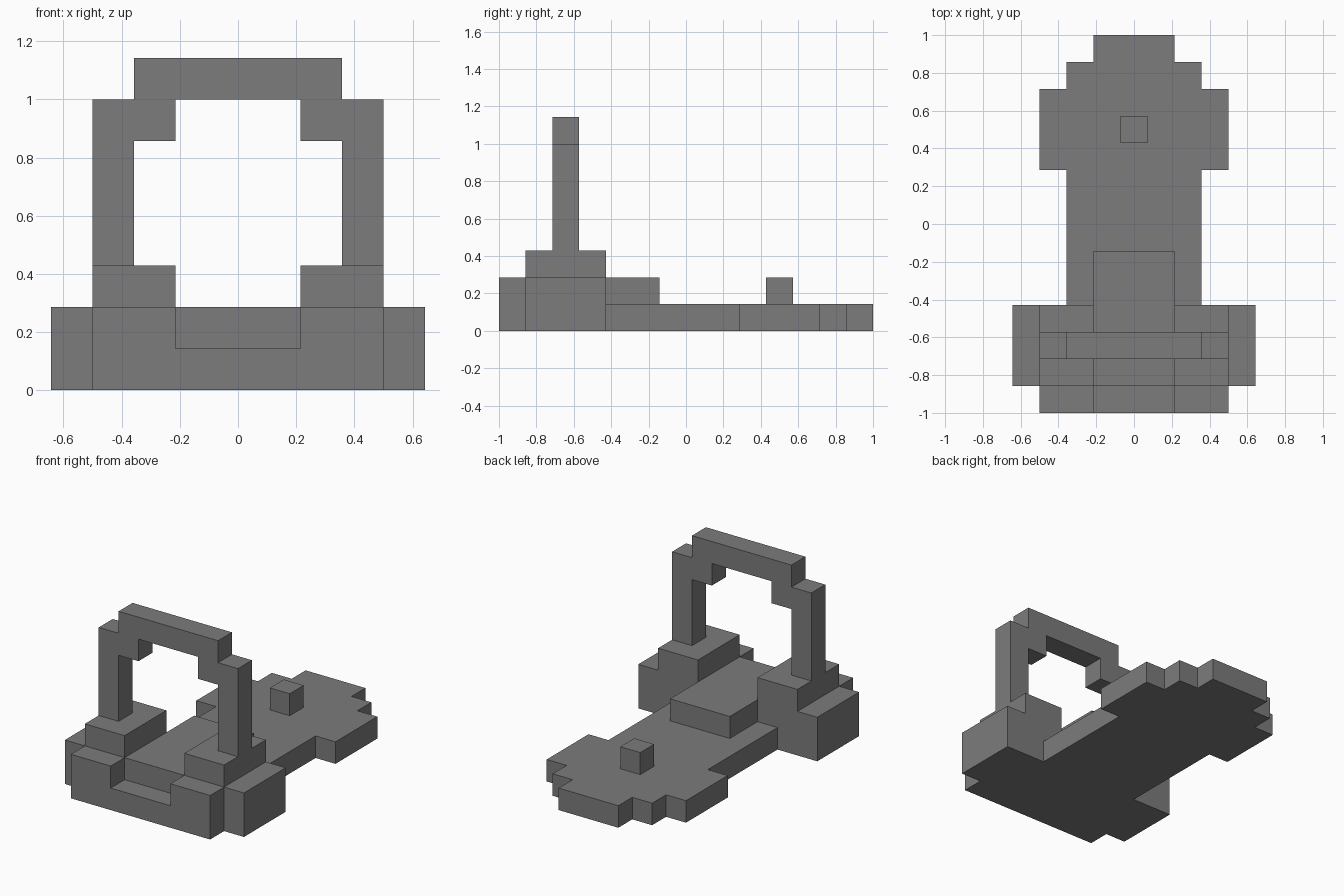
import bpy, bmesh
from mathutils import Vector

cube = bpy.data.objects.get("Cube")
if cube:
    bpy.data.objects.remove(cube, do_unlink=True)

U = 1 / 7  # one block of the grid

grey = bpy.data.materials.new("stone_grey")
grey.use_nodes = True
colour = (0.2, 0.2, 0.2, 1)
grey.diffuse_color = colour
grey.node_tree.nodes["Principled BSDF"].inputs["Base Color"].default_value = colour


def extrude_outline(name, outline, start, end, upright=False):
    """Extrude a flat outline along z, or along y when upright."""
    bm = bmesh.new()
    place = (lambda a, b: (a, start, b)) if upright else (lambda a, b: (a, b, start))
    face = bm.faces.new([bm.verts.new(Vector(place(a, b)) * U) for a, b in outline])
    depth = (end - start) * U
    new = bmesh.ops.extrude_face_region(bm, geom=[face])["geom"]
    move = Vector((0, depth, 0)) if upright else Vector((0, 0, depth))
    bmesh.ops.translate(bm, vec=move, verts=[v for v in new if isinstance(v, bmesh.types.BMVert)])
    bmesh.ops.recalc_face_normals(bm, faces=bm.faces)
    mesh = bpy.data.meshes.new(name)
    bm.to_mesh(mesh)
    bm.free()
    mesh.materials.append(grey)
    obj = bpy.data.objects.new(name, mesh)
    bpy.context.collection.objects.link(obj)
    return obj


def mirrored(half):
    return half + [(-x, y) for x, y in reversed(half)]


def rectangle(x0, x1, y0, y1):
    return [(x0, y0), (x1, y0), (x1, y1), (x0, y1)]


# Ground slab: wide front, narrow neck, rounded rear
slab = [(3.5, -7), (3.5, -6), (4.5, -6), (4.5, -3), (2.5, -3), (2.5, 2),
        (3.5, 2), (3.5, 5), (2.5, 5), (2.5, 6), (1.5, 6), (1.5, 7)]
extrude_outline("base_slab", mirrored(slab), 0, 1)

# Second layer: notched front, side wings and middle tongue
deck = [(1.5, -6), (1.5, -7), (3.5, -7), (3.5, -6), (4.5, -6), (4.5, -3), (1.5, -3), (1.5, -1)]
extrude_outline("raised_deck", mirrored(deck), 1, 2)

# Blocks under the arch
for side, x0, x1 in (("left", 1.5, 3.5), ("right", -3.5, -1.5)):
    extrude_outline(side + "_arch_footing", rectangle(x0, x1, -6, -3), 2, 3)

# Stepped arch: one closed path up the outside and back down the inside
leg = [(1.5, 7), (1.5, 6), (2.5, 6), (2.5, 3), (3.5, 3), (3.5, 7), (2.5, 7), (2.5, 8)]
extrude_outline("arch", mirrored(leg), -5, -4, upright=True)

# Small knob on the rear
extrude_outline("rear_knob", rectangle(-0.5, 0.5, 3, 4), 1, 2)
